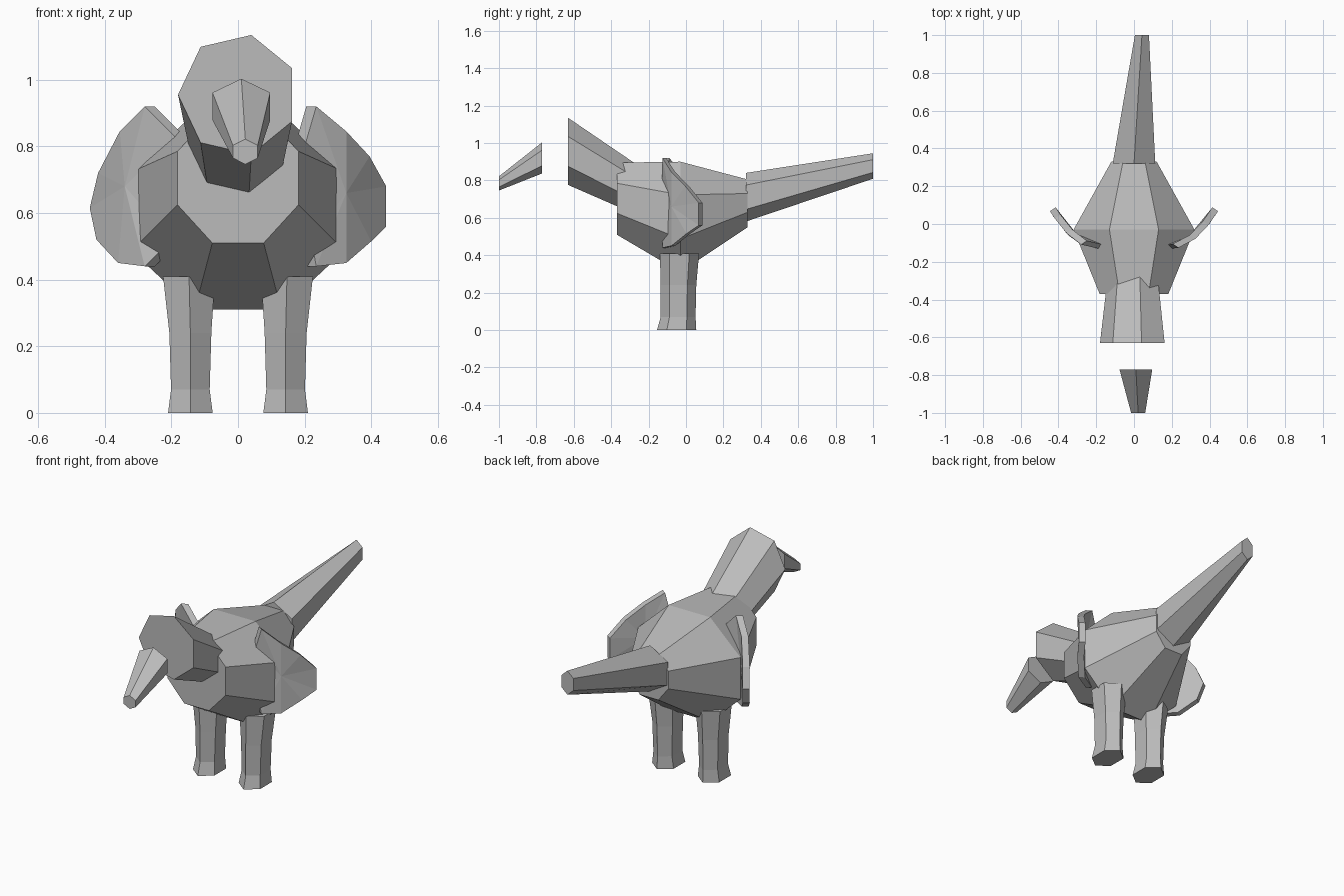
import bpy
import bmesh
from math import sin, cos, pi
from mathutils import Vector

cube = bpy.data.objects.get("Cube")
if cube:
    bpy.data.objects.remove(cube, do_unlink=True)

grey = bpy.data.materials.new("plain grey")
grey.use_nodes = True
shade = (0.5, 0.5, 0.5, 1)
grey.diffuse_color = shade
grey.node_tree.nodes["Principled BSDF"].inputs["Base Color"].default_value = shade


def finish(name, bm):
    bmesh.ops.recalc_face_normals(bm, faces=bm.faces)
    mesh = bpy.data.meshes.new(name)
    bm.to_mesh(mesh)
    bm.free()
    mesh.materials.append(grey)
    obj = bpy.data.objects.new(name, mesh)
    bpy.context.collection.objects.link(obj)
    return obj


def loft(name, rings):
    """Skin a closed tube through rings of points and cap both ends."""
    bm = bmesh.new()
    loops = [[bm.verts.new(p) for p in ring] for ring in rings]
    n = len(loops[0])
    for a, b in zip(loops, loops[1:]):
        for i in range(n):
            j = (i + 1) % n
            bm.faces.new((a[i], a[j], b[j], b[i]))
    bm.faces.new(loops[0])
    bm.faces.new(loops[-1])
    return finish(name, bm)


def upright(n, centre, rx, rz, start):
    """Polygon facing along y."""
    x, y, z = centre
    return [(x + rx * cos(start + 2 * pi * i / n), y,
             z + rz * sin(start + 2 * pi * i / n)) for i in range(n)]


def octagon(y, inner, outer, heights):
    """Octagon facing along y, from two half widths and four heights."""
    low, mid_low, mid_high, high = heights
    half = [(inner, low), (outer, mid_low), (outer, mid_high), (inner, high)]
    return [(x, y, z) for x, z in half] + [(-x, y, z) for x, z in reversed(half)]


# Body
loft("body", [
    octagon(-0.37, 0.077, 0.182, (0.51, 0.625, 0.785, 0.895)),
    octagon(-0.03, 0.13, 0.32, (0.31, 0.487, 0.723, 0.90)),
    octagon(0.33, 0.058, 0.12, (0.55, 0.63, 0.73, 0.805)),
])

# Head and neck, seven sided
loft("head", [
    upright(7, (0, -0.63, 0.955), 0.18, 0.184, pi),
    upright(7, (0, -0.20, 0.715), 0.13, 0.13, pi),
])

# Beak and tail, six sided
loft("beak", [
    upright(6, (0.01, -1.0 + 0.23, 0.92), 0.10, 0.083, pi / 2),
    upright(6, (0.022, -1.0, 0.784), 0.043, 0.038, pi / 2),
])
loft("tail", [
    upright(6, (0, 0.32, 0.71), 0.13, 0.13, pi / 2),
    upright(6, (0.042, 1.0, 0.877), 0.043, 0.068, pi / 2),
])

# Legs: height, centre x, centre y, half width, half depth
leg_steps = [
    (0, 0.143, -0.05, 0.067, 0.105),
    (0.07, 0.143, -0.042, 0.058, 0.093),
    (0.24, 0.143, -0.040, 0.063, 0.095),
    (0.41, 0.147, -0.035, 0.078, 0.105),
]
for side, name in ((-1, "right_leg"), (1, "left_leg")):
    loft(name, [[(side * (x + w / cos(pi / 6) * sin(i * pi / 3)),
                  y - d * cos(i * pi / 3), z) for i in range(6)]
                for z, x, y, w, d in leg_steps])


def wing(name, outline, hub):
    """Faceted plate that curves backwards as it spreads from the body."""
    bm = bmesh.new()

    def point(x, z, back):
        spread = abs(x)
        p = Vector((x, -0.13 + 3.3 * max(0, spread - 0.2) ** 2, z))
        if back:
            p += Vector((-0.03 if x > 0 else 0.03, 0.02, 0))
        return bm.verts.new(p)

    rims = []
    for back in (False, True):
        rim = [point(x, z, back) for x, z in outline]
        middle = point(*hub, back)
        for i in range(len(rim)):
            bm.faces.new((middle, rim[i - 1], rim[i]))
        rims.append(rim)
    front, rear = rims
    for i in range(len(front)):
        bm.faces.new((front[i - 1], front[i], rear[i], rear[i - 1]))
    return finish(name, bm)


# Wings
wing("right_wing", [
    (-0.19, 0.83), (-0.28, 0.92), (-0.355, 0.845), (-0.42, 0.72), (-0.445, 0.615),
    (-0.425, 0.52), (-0.36, 0.45), (-0.28, 0.44), (-0.20, 0.52),
], (-0.34, 0.68))
wing("left_wing", [
    (0.20, 0.80), (0.235, 0.92), (0.325, 0.845), (0.395, 0.77), (0.445, 0.68),
    (0.445, 0.56), (0.40, 0.515), (0.325, 0.45), (0.235, 0.44), (0.22, 0.52),
], (0.325, 0.66))
